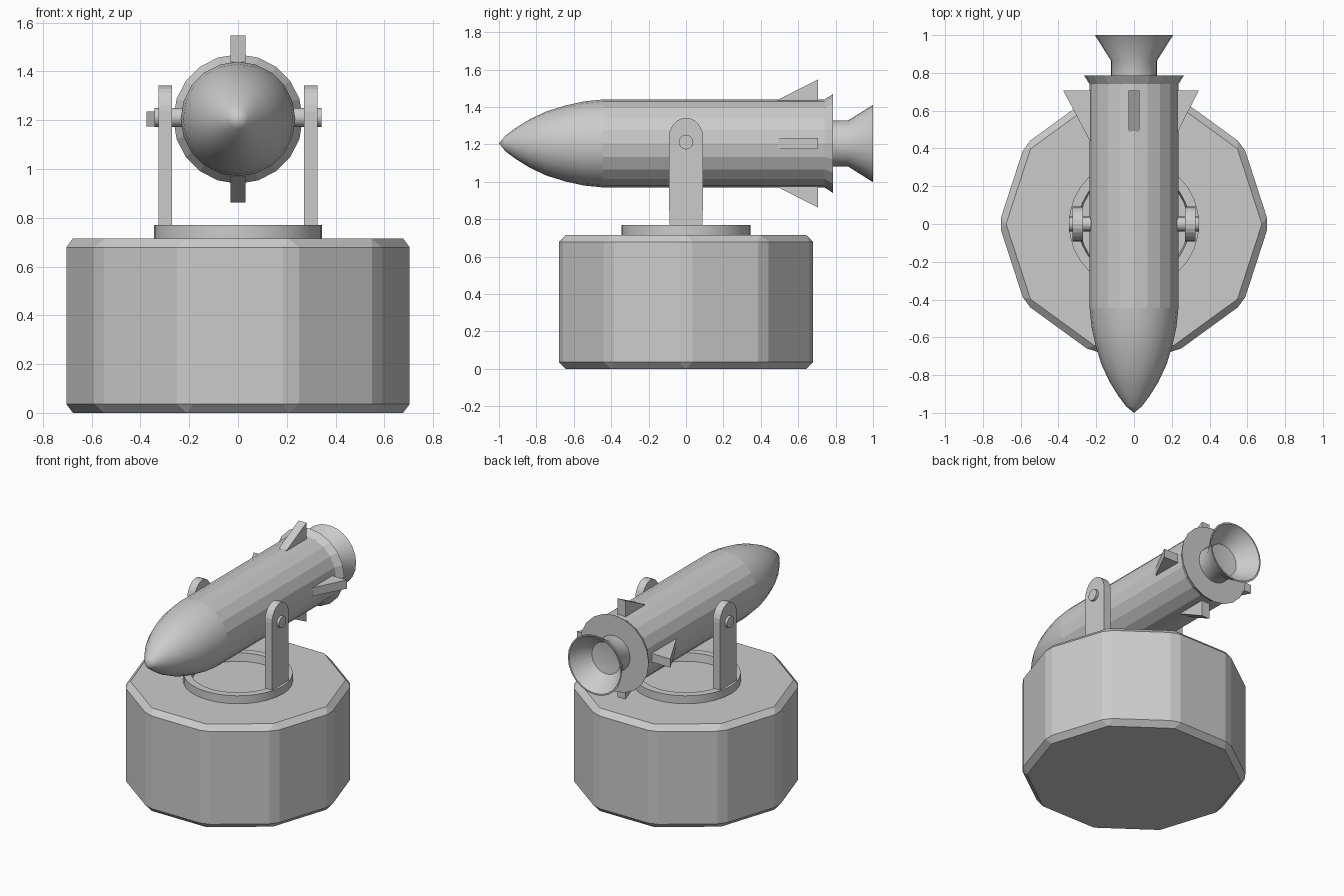
import bpy, bmesh, math

if "Cube" in bpy.data.objects:
    bpy.data.objects.remove(bpy.data.objects["Cube"])

AXIS_Z = 1.205   # height of the rocket's centre line
TAU = 2 * math.pi


def finish(name, bm, smooth=None):
    bmesh.ops.recalc_face_normals(bm, faces=bm.faces)
    me = bpy.data.meshes.new(name)
    bm.to_mesh(me)
    bm.free()
    ob = bpy.data.objects.new(name, me)
    bpy.context.collection.objects.link(ob)
    if smooth:
        bpy.ops.object.select_all(action='DESELECT')
        ob.select_set(True)
        bpy.context.view_layer.objects.active = ob
        bpy.ops.object.shade_smooth_by_angle(angle=math.radians(smooth))
    return ob


def lathe(name, profile, sides, place, smooth=None, closed=False):
    """Revolve (radius, distance) points; place maps (a, b, distance) to xyz."""
    bm = bmesh.new()
    rings = []
    for r, d in profile:
        n = sides if r > 0 else 1
        rings.append([bm.verts.new(place(r * math.cos(TAU * i / sides),
                                         r * math.sin(TAU * i / sides), d))
                      for i in range(n)])
    pairs = list(zip(rings, rings[1:]))
    if closed:
        pairs.append((rings[-1], rings[0]))
    for p, q in pairs:
        for i in range(sides):
            j = (i + 1) % sides
            corners = [p[i % len(p)], p[j % len(p)], q[j % len(q)], q[i % len(q)]]
            bm.faces.new(list(dict.fromkeys(corners)))
    return finish(name, bm, smooth)


def prism(name, points, place, half):
    """Extrude a 2D outline symmetrically by half; place maps (u, v, w) to xyz."""
    bm = bmesh.new()
    a, b = [[bm.verts.new(place(u, v, w)) for u, v in points] for w in (-half, half)]
    bm.faces.new(a)
    bm.faces.new(b)
    for i in range(len(a)):
        j = (i + 1) % len(a)
        bm.faces.new((a[i], a[j], b[j], b[i]))
    return finish(name, bm)


def upright(a, b, d):
    return (a, b, d)


def along_y(a, b, d):
    return (a, d, AXIS_Z + b)


# Ten-sided base with chamfered edges
base = lathe("base", [(0, 0), (0.715, 0), (0.715, 0.715), (0, 0.715)], 10, upright)
bevel = base.modifiers.new("chamfer", 'BEVEL')
bevel.width = 0.036
bevel.segments = 1
bevel.limit_method = 'ANGLE'

# Turntable ring
lathe("turntable_ring", [(0.345, 0.70), (0.345, 0.77), (0.295, 0.77), (0.285, 0.70)],
      32, upright, 30, closed=True)

# Rocket body with flared tail
lathe("rocket_body", [(0, -0.44), (0.235, -0.445), (0.235, 0.74), (0.265, 0.787), (0, 0.787)],
      20, along_y)

# Rounded nose cone
lathe("nose_cone", [(0, -1.0), (0.042, -0.965), (0.083, -0.91), (0.13, -0.835),
                    (0.172, -0.745), (0.203, -0.645), (0.225, -0.545), (0.235, -0.445),
                    (0, -0.44)], 20, along_y, 40)

# Hollow exhaust nozzle
lathe("nozzle", [(0, 0.77), (0.122, 0.77), (0.122, 0.865), (0.207, 1.0), (0.197, 1.0),
                 (0.16, 0.93), (0.11, 0.875), (0, 0.86)], 24, along_y, 40)

# Four tail fins; the left one stands a little further out
for name, k, out in (("fin_right", 0, 0), ("fin_top", 1, 0),
                     ("fin_left", 2, 0.032), ("fin_bottom", 3, 0)):
    c, s = round(math.cos(k * TAU / 4)), round(math.sin(k * TAU / 4))
    prism(name, [(0.49, 0.2), (0.49 - 1.6 * out, 0.233), (0.707, 0.343 + out), (0.707, 0.2)],
          lambda y, r, w: (r * c - w * s, y, AXIS_Z + r * s + w * c), 0.03)

# Support brackets with rounded tops, and pivot pins
arch = [(0.092 * math.cos(math.pi * i / 12), 1.235 + 0.107 * math.sin(math.pi * i / 12))
        for i in range(13)]
for side, sx in (("left", -1), ("right", 1)):
    prism(side + "_bracket", [(-0.089, 0.76), (0.089, 0.76)] + arch,
          lambda y, z, w: (sx * 0.298 + w, y, z), 0.027)
    lathe(side + "_pivot_pin", [(0, 0.2), (0.039, 0.2), (0.039, 0.343), (0, 0.343)], 16,
          lambda a, b, d: (sx * d, a, 1.212 + b), 30)
